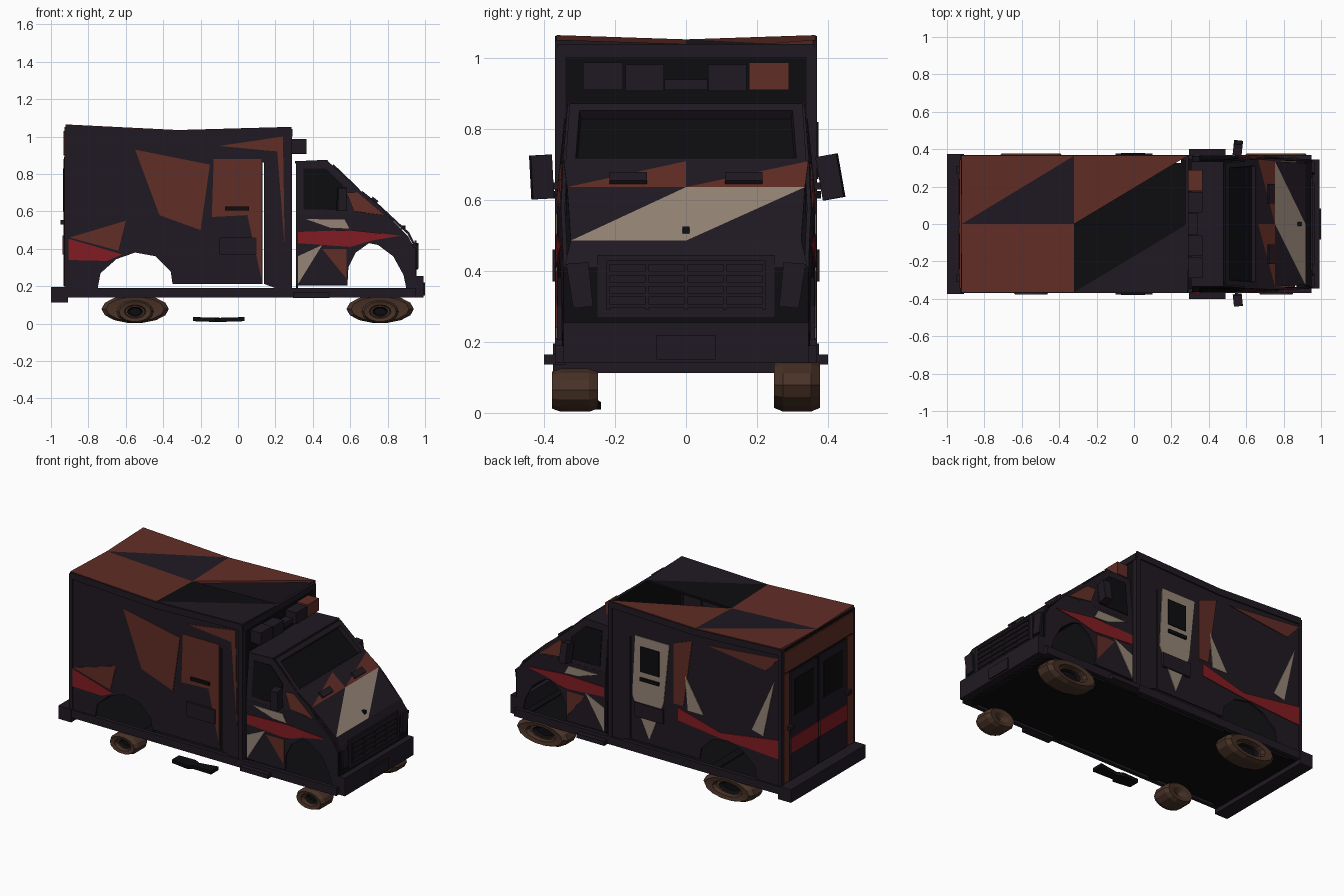
import bpy, bmesh, math
from mathutils import Vector


def material(name, rgb):
    m = bpy.data.materials.new(name)
    m.diffuse_color = (*rgb, 1)
    return m


DARK = material("charred", (0.014, 0.010, 0.016))
BLACK = material("soot", (0.004, 0.004, 0.005))
RUST = material("rust", (0.12, 0.026, 0.019))
TAN = material("bare_paint", (0.30, 0.23, 0.18))
RED = material("red_stripe", (0.22, 0.012, 0.016))
TYRE = material("burnt_tyre", (0.065, 0.032, 0.02))
MATS = [DARK, BLACK, RUST, TAN, RED, TYRE]


def mesh(name, verts, faces, mats=None, thick=0.0):
    me = bpy.data.meshes.new(name)
    me.from_pydata([tuple(v) for v in verts], [], faces)
    used = mats if isinstance(mats, list) else [mats or DARK] * len(faces)
    for m in MATS:
        me.materials.append(m)
    for p, m in zip(me.polygons, used):
        p.material_index = MATS.index(m)
    ob = bpy.data.objects.new(name, me)
    bpy.context.collection.objects.link(ob)
    if thick:
        mod = ob.modifiers.new("thickness", 'SOLIDIFY')
        mod.thickness = thick
        mod.offset = 0
    return ob


def box(name, x, y, z, mat=DARK):
    v = [(a, b, c) for a in x for b in y for c in z]
    f = [(0, 1, 3, 2), (4, 6, 7, 5), (0, 4, 5, 1), (2, 3, 7, 6), (0, 2, 6, 4), (1, 5, 7, 3)]
    return mesh(name, v, f, mat)


def pair(name, x, y, z, mat=DARK):
    box(name + "_right", x, (-y[1], -y[0]), z, mat)
    box(name + "_left", x, y, z, mat)


def panel(name, pts, mat=DARK, thick=0.012):
    return mesh(name, pts, [tuple(range(len(pts)))], mat, thick)


def side(name, pts, s, yfun, mat=DARK, thick=0.012):
    return panel(name, [(x, s * yfun(x, z), z) for x, z in pts], mat, thick)


# Floor and sill rails, with a gap between them
box("floor", (-0.925, 0.95), (-0.325, 0.325), (0.14, 0.16), BLACK)
pair("sill_rail", (-0.925, 0.95), (0.345, 0.37), (0.14, 0.19))
for i, x in enumerate((-0.9, -0.42, 0.28, 0.9)):
    box(f"floor_cross_member_{i}", (x - 0.03, x + 0.03), (-0.35, 0.35), (0.142, 0.165), BLACK)

# Rear body sides with wheel arch and open door slit
body_side = [(-0.92, 0.19), (-0.75, 0.19), (-0.735, 0.27), (-0.65, 0.345), (-0.55, 0.38),
             (-0.44, 0.36), (-0.36, 0.28), (-0.35, 0.212), (0.132, 0.212), (0.132, 0.86),
             (0.14, 0.86), (0.14, 0.212), (0.2, 0.19), (0.285, 0.19), (0.285, 1.04), (-0.32, 1.02), (-0.92, 1.05)]
# Scorched colour patches, different on each side
patches = {
    -1: [(RUST, [(-0.55, 0.93), (-0.15, 0.85), (-0.2, 0.5), (-0.42, 0.58)]),
         (RUST, [(-0.13, 0.88), (0.125, 0.88), (0.125, 0.24), (0.05, 0.58), (-0.14, 0.57)]),
         (RUST, [(-0.1, 0.95), (0.24, 1.0), (0.25, 0.4), (0.21, 0.92)]),
         (RUST, [(-0.9, 0.46), (-0.6, 0.55), (-0.64, 0.39)]),
         (RED, [(-0.91, 0.455), (-0.62, 0.37), (-0.7, 0.335), (-0.91, 0.34)])],
    1: [(TAN, [(-0.14, 0.88), (0.1, 0.88), (0.12, 0.5), (0.0, 0.24), (-0.1, 0.5)]),
        (TAN, [(-0.88, 0.85), (-0.72, 0.5), (-0.8, 0.48)]),
        (TAN, [(-0.25, 0.72), (-0.38, 0.5), (-0.27, 0.5)]),
        (RUST, [(-0.91, 1.0), (-0.4, 0.95), (-0.82, 0.9)]),
        (RUST, [(-0.3, 0.95), (-0.17, 0.9), (-0.17, 0.52), (-0.24, 0.52)]),
        (RED, [(-0.91, 0.48), (-0.5, 0.42), (-0.2, 0.5), (-0.2, 0.42), (-0.5, 0.385), (-0.91, 0.36)])],
}
for s, tag in ((-1, "right"), (1, "left")):
    side("body_side_" + tag, body_side, s, lambda x, z: 0.356)
    for i, (m, pts) in enumerate(patches[s]):
        side(f"body_patch_{tag}_{i}", pts, s, lambda x, z: 0.366, m, 0.004)

# Side trim: corner posts, locker, door window and handle
pair("front_corner_post", (0.262, 0.29), (0.34, 0.369), (0.19, 1.03))
pair("rear_corner_post", (-0.928, -0.905), (0.34, 0.369), (0.19, 1.05))
pair("side_locker", (-0.1, 0.1), (0.36, 0.376), (0.37, 0.46))
pair("door_handle", (-0.07, 0.06), (0.36, 0.38), (0.605, 0.625), BLACK)
box("door_window_left", (-0.07, 0.06), (0.36, 0.374), (0.66, 0.82), BLACK)

# Body front and rear walls
for name, x, t in (("body_front_wall", 0.28, 1.035), ("body_rear_wall", -0.918, 1.05)):
    panel(name, [(x, -0.355, 0.17), (x, 0.355, 0.17), (x, 0.355, t), (x, -0.355, t)], BLACK)

# Rear doors
box("rear_header", (-0.932, -0.918), (-0.345, 0.345), (0.9, 1.03), RUST)
for s, tag in ((-1, "right"), (1, "left")):
    y = sorted((s * 0.01, s * 0.28))
    box("rear_door_" + tag, (-0.932, -0.918), y, (0.2, 0.88))
    box("rear_window_" + tag, (-0.936, -0.93), sorted((s * 0.05, s * 0.24)), (0.6, 0.83), BLACK)
    box("rear_stripe_" + tag, (-0.937, -0.93), y, (0.37, 0.47), RED)
    box("rear_side_strip_" + tag, (-0.93, -0.918), sorted((s * 0.29, s * 0.345)), (0.2, 0.89), RUST)
    box("rear_hinge_" + tag, (-0.95, -0.925), sorted((s * 0.27, s * 0.31)), (0.53, 0.555))

# Sagging roof with a burnt-through hole
roof = [(x, y, z - (0.012 if y == 0 else 0)) for x, z in ((-0.922, 1.058), (-0.32, 1.028), (0.287, 1.045))
        for y in (-0.365, 0, 0.365)]
mesh("roof", roof, [(0, 3, 1), (3, 4, 1), (1, 4, 5), (1, 5, 2), (3, 6, 7), (3, 7, 4), (4, 8, 5)],
     [RUST, RUST, DARK, RUST, DARK, BLACK, RUST], 0.014)
for s, tag in ((-1, "right"), (1, "left")):
    side("roof_edge_" + tag, [(-0.92, 1.02), (-0.32, 0.99), (0.287, 1.01), (0.287, 1.05),
                              (-0.32, 1.032), (-0.92, 1.062)], s, lambda x, z: 0.364)
box("roof_front_rim", (0.275, 0.292), (-0.362, 0.362), (1.0, 1.04))

# Warning lights above the cab
pair("warning_light_inner", (0.29, 0.365), (0.062, 0.17), (0.908, 0.982))
box("warning_light_outer_right", (0.29, 0.365), (-0.29, -0.177), (0.91, 0.988))
box("warning_light_outer_left", (0.29, 0.365), (0.177, 0.29), (0.91, 0.988), RUST)
box("light_bar_centre", (0.29, 0.34), (-0.06, 0.06), (0.91, 0.94))


# Cab sides, leaning in above the waistline
def cab_y(x, z):
    return 0.357 - 0.1 * max(0, z - 0.58) - 0.05 * max(0, x - 0.6)


lower = [(0.31, 0.205), (0.585, 0.205), (0.59, 0.3), (0.63, 0.38), (0.7, 0.43), (0.75, 0.42),
         (0.83, 0.36), (0.885, 0.26), (0.9, 0.19), (0.945, 0.19), (0.945, 0.4), (0.91, 0.465), (0.8, 0.58), (0.31, 0.58)]
upper = [(0.31, 0.58), (0.8, 0.58), (0.75, 0.635), (0.66, 0.705), (0.48, 0.868), (0.31, 0.86)]
cab_patches = [(RED, [(0.32, 0.49), (0.6, 0.5), (0.87, 0.47), (0.72, 0.445), (0.6, 0.41), (0.32, 0.43)]),
               (TAN, [(0.32, 0.21), (0.32, 0.36), (0.45, 0.42)]),
               (TAN, [(0.36, 0.56), (0.57, 0.56), (0.6, 0.505), (0.5, 0.51)]),
               (RUST, [(0.45, 0.4), (0.58, 0.4), (0.58, 0.24)]),
               (RUST, [(0.58, 0.7), (0.64, 0.7), (0.78, 0.58), (0.62, 0.6)]),
               (BLACK, [(0.35, 0.61), (0.56, 0.61), (0.56, 0.74), (0.47, 0.83), (0.35, 0.83)])]
for s, tag in ((-1, "right"), (1, "left")):
    side("cab_side_" + tag, lower, s, cab_y)
    side("cab_upper_side_" + tag, upper, s, cab_y)
    for i, (m, pts) in enumerate(cab_patches):
        side(f"cab_patch_{tag}_{i}", pts, s, lambda x, z: cab_y(x, z) + 0.009, m, 0.004)

# Bonnet and nose as a folded strip
prof = [(0.66, 0.705, 0.345), (0.75, 0.632, 0.335), (0.912, 0.482, 0.325), (0.948, 0.41, 0.343), (0.948, 0.2, 0.343)]
nose = [(x, y * w, z) for x, z, w in prof for y in (-1, 0, 1)]
faces, cols = [], []
for r, c in enumerate([(RUST, DARK, RUST, DARK), (TAN, DARK, DARK, TAN), (DARK,) * 4, (BLACK,) * 4]):
    a = r * 3
    faces += [(a + 3, a + 4, a + 1), (a + 3, a + 1, a), (a + 4, a + 5, a + 2), (a + 4, a + 2, a + 1)]
    cols += c
mesh("bonnet", nose, faces, cols, 0.012)

# Cab roof and back
panel("cab_roof", [(0.305, -0.335, 0.862), (0.48, -0.335, 0.87), (0.48, 0.335, 0.87), (0.305, 0.335, 0.862)])
panel("cab_back", [(0.315, -0.35, 0.19), (0.315, 0.35, 0.19), (0.315, 0.33, 0.86), (0.315, -0.33, 0.86)], BLACK)

# Windscreen: frame made by inset, glass pushed in
ws = mesh("windscreen", [(0.67, -0.34, 0.7), (0.67, 0.34, 0.7), (0.49, 0.328, 0.872), (0.49, -0.328, 0.872)], [(0, 1, 2, 3)])
bm = bmesh.new()
bm.from_mesh(ws.data)
bm.faces.ensure_lookup_table()
glass = bm.faces[0]
bmesh.ops.inset_region(bm, faces=[glass], thickness=0.04, use_boundary=True)
bmesh.ops.inset_region(bm, faces=[glass], thickness=0.006, use_boundary=True)
bmesh.ops.translate(bm, verts=glass.verts[:], vec=Vector((-0.02, 0, -0.02)))
glass.material_index = MATS.index(BLACK)
bm.to_mesh(ws.data)
bm.free()
box("dashboard", (0.58, 0.72), (-0.32, 0.32), (0.56, 0.64), BLACK)

# Bonnet vents and catch
for s, tag in ((-1, "right"), (1, "left")):
    panel("bonnet_vent_" + tag, [(0.715, s * 0.11, 0.672), (0.715, s * 0.215, 0.672),
                                 (0.745, s * 0.215, 0.648), (0.745, s * 0.11, 0.648)], DARK, 0.018)
box("bonnet_catch", (0.87, 0.895), (-0.01, 0.01), (0.503, 0.525), BLACK)

# Grille with bars
box("grille_back", (0.945, 0.955), (-0.25, 0.25), (0.27, 0.445))
for i in range(5):
    z = 0.295 + i * 0.031
    box(f"grille_bar_{i}", (0.95, 0.966), (-0.22, 0.22), (z, z + 0.012))
    y = -0.22 + i * 0.11
    box(f"grille_upright_{i}", (0.95, 0.963), (y - 0.004, y + 0.004), (0.29, 0.43))

# Headlights leaning outward
for s, tag in ((-1, "right"), (1, "left")):
    mesh("headlight_" + tag,
         [(x, s * y, z) for x in (0.93, 0.965) for y, z in ((0.262, 0.3), (0.318, 0.295), (0.338, 0.42), (0.275, 0.425))],
         [(0, 1, 2, 3), (4, 5, 6, 7), (0, 1, 5, 4), (1, 2, 6, 5), (2, 3, 7, 6), (3, 0, 4, 7)])

# Bumpers, plate, cab steps
box("front_bumper", (0.915, 0.992), (-0.345, 0.345), (0.14, 0.255))
box("number_plate", (0.99, 1.0), (-0.083, 0.083), (0.15, 0.22))
box("rear_bumper", (-1.0, -0.91), (-0.375, 0.375), (0.112, 0.195))
pair("cab_step", (0.295, 0.49), (0.34, 0.4), (0.137, 0.165))

# Door mirrors on short arms
pair("mirror_arm", (0.54, 0.56), (0.34, 0.39), (0.63, 0.65))
for s, tag in ((-1, "right"), (1, "left")):
    m = box("mirror_" + tag, (-0.024, 0.024), (-0.03, 0.03), (-0.062, 0.062))
    m.location = (0.555, s * 0.407, 0.665)
    m.rotation_euler = (math.radians(10 if s > 0 else 3), 0, math.radians(-6 * s))

# Collapsed wheels: lathed ring profile, squashed; the right-hand ones are smaller
ring = [(0.0, 0.085), (0.3, 0.085), (0.42, 0.1), (0.52, 0.1), (0.58, 0.125), (0.86, 0.13),
        (1.0, 0.105), (1.0, 0.025), (0.86, 0.0), (0.5, 0.005), (0.0, 0.03)]
N = 14
for x, tag in ((-0.55, "rear"), (0.76, "front")):
    for s, lr, rx, rz in ((-1, "right", 0.1, 0.062), (1, "left", 0.18, 0.076)):
        v = [(x + rx * r * math.cos(2 * math.pi * k / N), s * (0.248 + d),
              rz + 0.002 + rz * r * math.sin(2 * math.pi * k / N)) for r, d in ring for k in range(N)]
        f = [(j * N + k, j * N + (k + 1) % N, (j + 1) * N + (k + 1) % N, (j + 1) * N + k)
             for j in range(len(ring) - 1) for k in range(N)]
        c = [BLACK if j < 2 else TYRE for j in range(len(ring) - 1) for k in range(N)]
        mesh(f"{tag}_wheel_{lr}", v, f, c)

# Fallen scrap of trim on the ground
panel("fallen_trim", [(-0.24, -0.32, 0.024), (-0.12, -0.33, 0.02), (-0.1, -0.31, 0.02), (0.035, -0.32, 0.024),
                      (0.035, -0.245, 0.024), (-0.09, -0.26, 0.02), (-0.13, -0.24, 0.02), (-0.24, -0.25, 0.024)], BLACK, 0.022)
